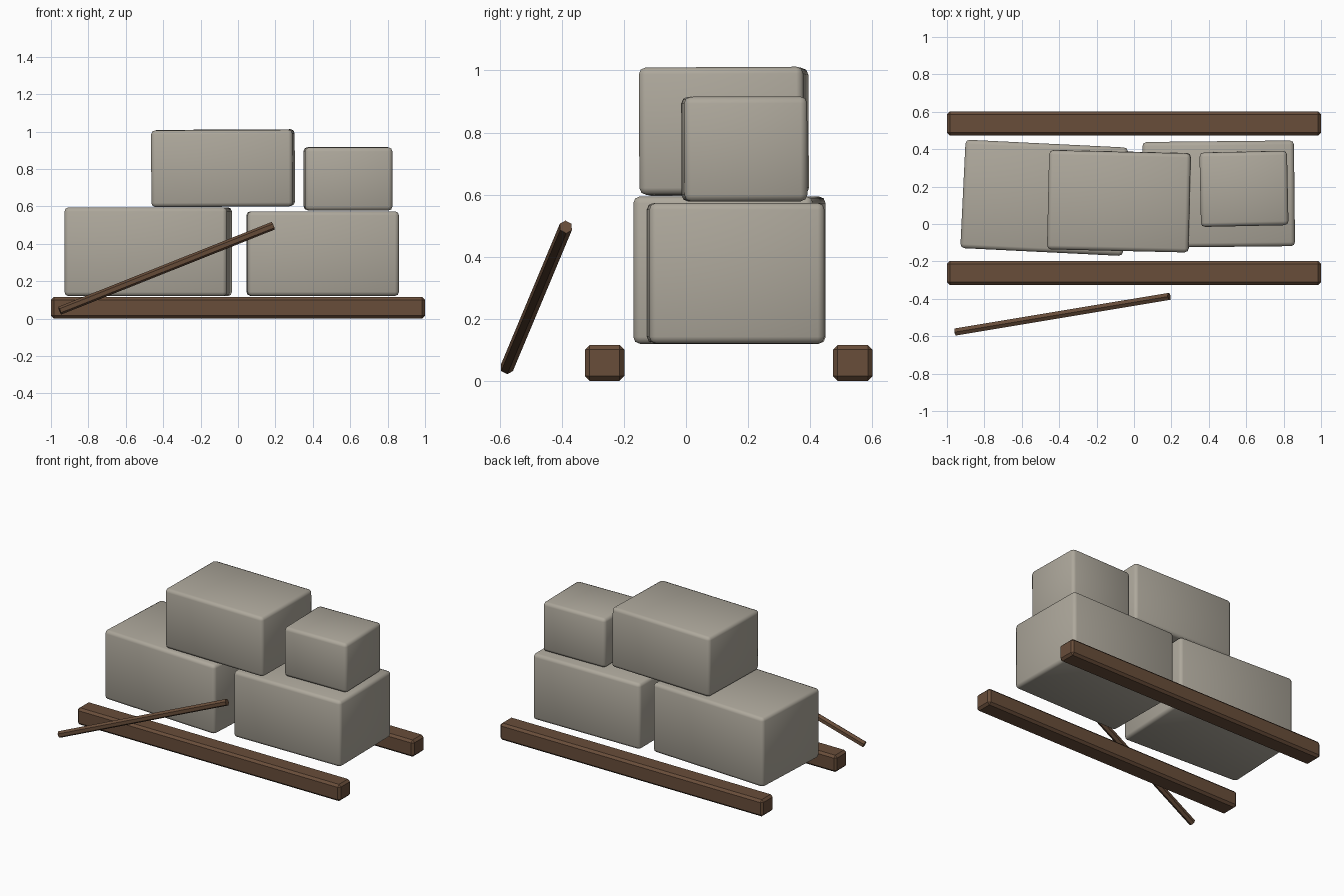
import bpy, math
from mathutils import Vector

cube = bpy.data.objects.get("Cube")
if cube:
    bpy.data.objects.remove(cube, do_unlink=True)


def make_material(name, color):
    mat = bpy.data.materials.new(name)
    mat.use_nodes = True
    mat.diffuse_color = (*color, 1)
    bsdf = next(n for n in mat.node_tree.nodes if n.type == "BSDF_PRINCIPLED")
    bsdf.inputs["Base Color"].default_value = (*color, 1)
    return mat


stone = make_material("pale stone", (0.42, 0.39, 0.33))
wood = make_material("brown wood", (0.14, 0.075, 0.042))


def box(name, center, size, mat, bevel, segments, turn=(0, 0, 0)):
    """Box with rounded or chamfered edges; turn is in degrees."""
    bpy.ops.mesh.primitive_cube_add(size=1, location=center)
    obj = bpy.context.object
    obj.name = name
    obj.scale = size
    bpy.ops.object.transform_apply(location=False, rotation=False, scale=True)
    obj.rotation_euler = [math.radians(a) for a in turn]
    mod = obj.modifiers.new("edges", "BEVEL")
    mod.width = bevel
    mod.segments = segments
    obj.data.materials.append(mat)
    return obj


# Stone blocks: two below, two stacked on top
blocks = [
    ("lower_right_block", (-0.48, 0.14, 0.357), (0.87, 0.58, 0.475), (0, 0, -2.8)),
    ("lower_left_block", (0.453, 0.16, 0.347), (0.81, 0.565, 0.453), (0, 0, 0.6)),
    ("upper_right_block", (-0.08, 0.122, 0.804), (0.757, 0.53, 0.41), (0.3, -0.3, -1.3)),
    ("upper_left_block", (0.588, 0.188, 0.747), (0.468, 0.397, 0.338), (0.2, 0, 1.2)),
]
for name, center, size, turn in blocks:
    block = box(name, center, size, stone, 0.022, 2, turn)
    block.data.shade_smooth()

# Timber rails in front of and behind the stones
for name, y in (("front_rail", -0.262), ("back_rail", 0.537)):
    box(name, (0, y, 0.058), (2, 0.127, 0.115), wood, 0.015, 1)

# Slanted six-sided lever pole
start, end = Vector((-0.953, -0.577, 0.042)), Vector((0.188, -0.387, 0.496))
axis = end - start
bpy.ops.mesh.primitive_cylinder_add(vertices=6, radius=0.022, depth=axis.length,
                                    location=(start + end) / 2)
pole = bpy.context.object
pole.name = "lever_pole"
pole.rotation_euler = axis.to_track_quat("Z", "Y").to_euler()
pole.data.materials.append(wood)
